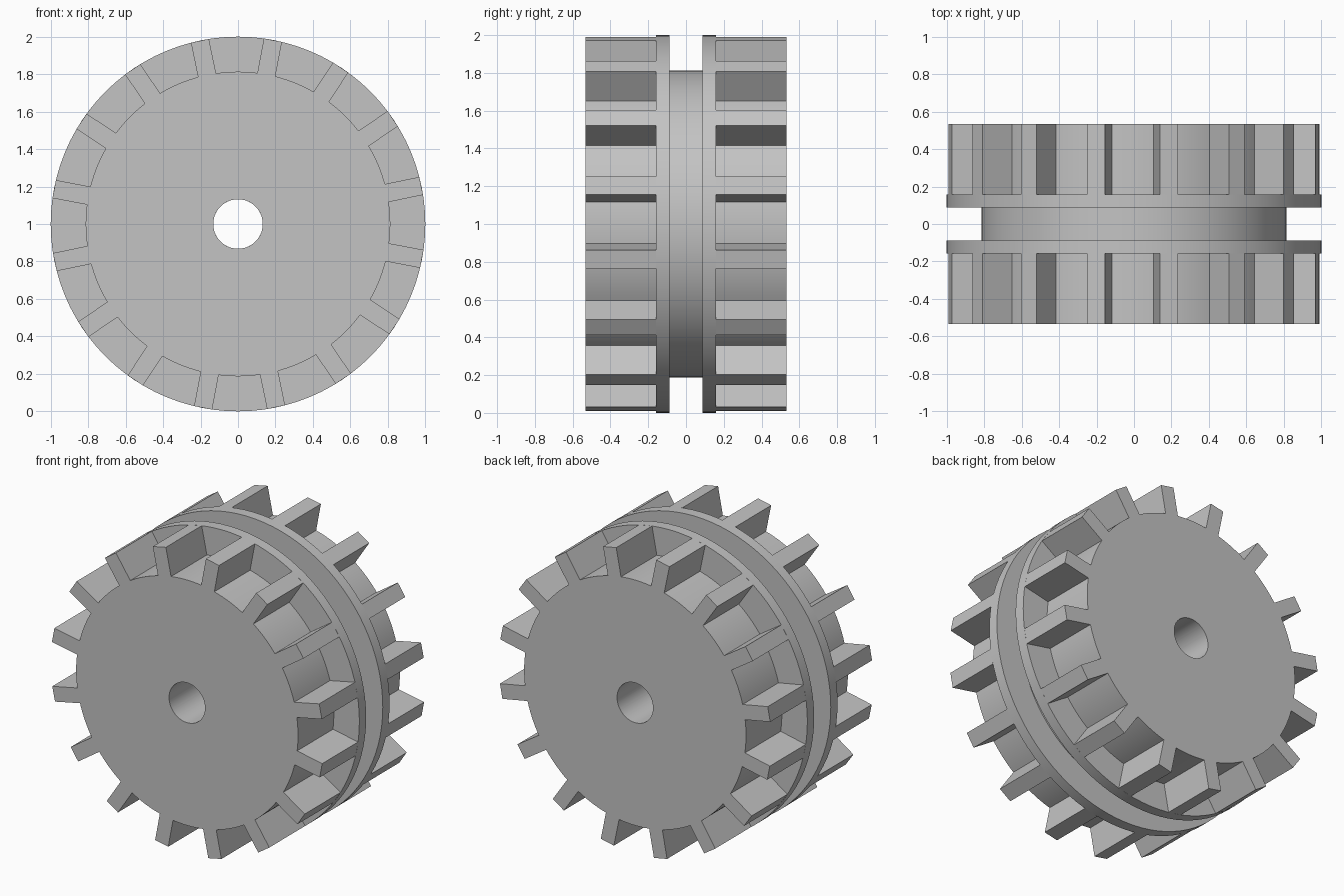
import bpy
import bmesh
from math import sin, cos, asin, radians, tau

if "Cube" in bpy.data.objects:
    bpy.data.objects.remove(bpy.data.objects["Cube"], do_unlink=True)

RIM, HUB, BORE = 1.0, 0.813, 0.132      # radii
RIBS, RIB_WIDTH = 16, 0.098
GROOVE, FLANGE, END = 0.087, 0.158, 0.533   # half depths along y
TWIST = radians(0.5)

grey = bpy.data.materials.new("plain grey")
grey.use_nodes = True
grey.diffuse_color = (0.55, 0.55, 0.55, 1)
grey.node_tree.nodes["Principled BSDF"].inputs["Base Color"].default_value = grey.diffuse_color


def circle(radius, count=96):
    return [(tau * i / count, radius) for i in range(count)]


def toothed_outline(floor_steps=8):
    """Polar outline: parallel-sided ribs with curved floors between them."""
    pitch = tau / RIBS
    tip = asin(RIB_WIDTH / 2 / RIM)
    root = asin(RIB_WIDTH / 2 / HUB)
    points = []
    for k in range(RIBS):
        middle = TWIST + (k + 0.5) * pitch
        points += [(middle - tip, RIM), (middle + tip, RIM)]
        for i in range(floor_steps + 1):
            points.append((middle + root + (pitch - 2 * root) * i / floor_steps, HUB))
    return points


def bored_slab(name, outline, y0, y1):
    """Extrude a polar outline along y, with a round bore through it."""
    bm = bmesh.new()

    def loop(points, y):
        return [bm.verts.new((r * cos(a), y, 1 + r * sin(a))) for a, r in points]

    bore = [(a, BORE) for a, r in outline]
    loops = [loop(outline, y0), loop(outline, y1), loop(bore, y1), loop(bore, y0)]
    n = len(outline)
    for k in range(4):
        a, b = loops[k], loops[(k + 1) % 4]
        for i in range(n):
            j = (i + 1) % n
            bm.faces.new((a[i], a[j], b[j], b[i]))
    bmesh.ops.recalc_face_normals(bm, faces=bm.faces)
    mesh = bpy.data.meshes.new(name)
    bm.to_mesh(mesh)
    bm.free()
    mesh.materials.append(grey)
    obj = bpy.data.objects.new(name, mesh)
    bpy.context.collection.objects.link(obj)
    bpy.ops.object.select_all(action="DESELECT")
    obj.select_set(True)
    bpy.context.view_layer.objects.active = obj
    bpy.ops.object.shade_smooth_by_angle(angle=radians(30))
    return obj


# Central groove, then a flange and a ribbed drum on each side
bored_slab("groove_core", circle(HUB), -GROOVE, GROOVE)
for side, s in (("front", -1), ("back", 1)):
    bored_slab(side + "_flange", circle(RIM), s * GROOVE, s * FLANGE)
    bored_slab(side + "_ribbed_drum", toothed_outline(), s * FLANGE, s * END)
